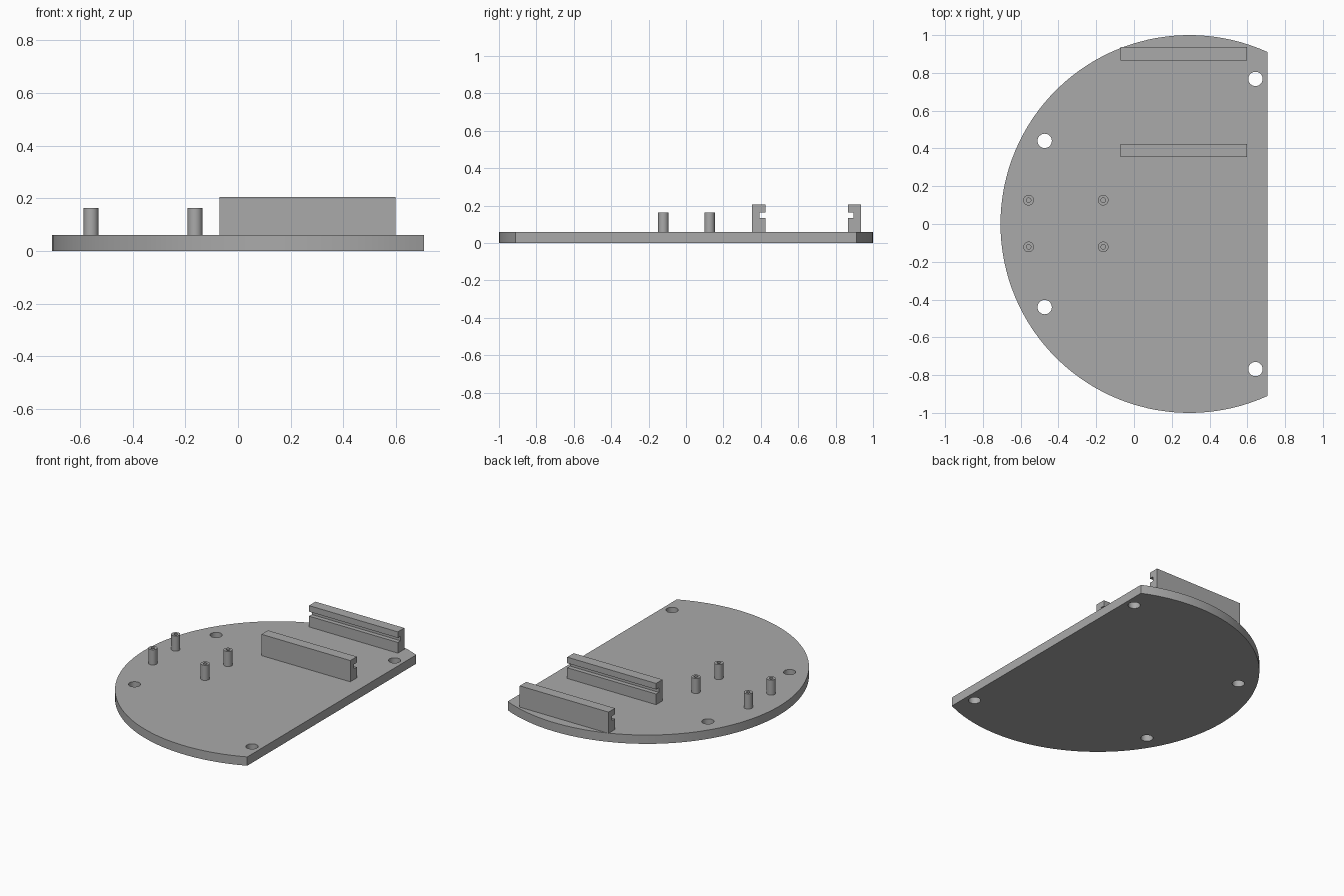
import bpy
import bmesh
import math
from mathutils import Matrix

cube = bpy.data.objects.get("Cube")
if cube:
    bpy.data.objects.remove(cube, do_unlink=True)

# Single grey material
grey = bpy.data.materials.new("plain grey")
grey.use_nodes = True
colour = (0.4, 0.4, 0.4, 1)
grey.diffuse_color = colour
grey.node_tree.nodes["Principled BSDF"].inputs["Base Color"].default_value = colour


def circle(cx, cy, r, n):
    return [(cx + r * math.cos(math.tau * i / n), cy + r * math.sin(math.tau * i / n))
            for i in range(n)]


def extruded(name, loops, depth, matrix):
    """Fill outline loops (inner ones become holes) and extrude from 0 to depth."""
    curve = bpy.data.curves.new(name, "CURVE")
    curve.dimensions = "2D"
    curve.fill_mode = "BOTH"
    curve.extrude = depth / 2
    for loop in loops:
        spline = curve.splines.new("POLY")
        spline.points.add(len(loop) - 1)
        for point, (x, y) in zip(spline.points, loop):
            point.co = (x, y, 0, 1)
        spline.use_cyclic_u = True
    temp = bpy.data.objects.new(name + "_outline", curve)
    bpy.context.collection.objects.link(temp)
    bpy.context.view_layer.update()
    evaluated = temp.evaluated_get(bpy.context.evaluated_depsgraph_get())
    mesh = bpy.data.meshes.new_from_object(evaluated)
    bpy.data.objects.remove(temp, do_unlink=True)

    # Weld the walls to the caps and place the part
    bm = bmesh.new()
    bm.from_mesh(mesh)
    bmesh.ops.remove_doubles(bm, verts=bm.verts, dist=0.0001)
    bmesh.ops.transform(bm, matrix=matrix @ Matrix.Translation((0, 0, depth / 2)), verts=bm.verts)
    bmesh.ops.recalc_face_normals(bm, faces=bm.faces)
    bm.to_mesh(mesh)
    bm.free()
    mesh.name = name
    mesh.materials.clear()
    mesh.materials.append(grey)
    obj = bpy.data.objects.new(name, mesh)
    bpy.context.collection.objects.link(obj)
    bpy.ops.object.select_all(action="DESELECT")
    obj.select_set(True)
    bpy.context.view_layer.objects.active = obj
    bpy.ops.object.shade_smooth_by_angle(angle=math.radians(30))
    return obj


THICK = 0.06
EDGE = 0.707

# Base plate: a disc cut straight along one side, with four mounting holes
centre = 1 - EDGE
half = math.acos(EDGE - centre)
steps = 80
outline = [(centre + math.cos(a), math.sin(a))
           for a in (half + (math.tau - 2 * half) * i / steps for i in range(steps + 1))]
holes = [circle(x, side * y, 0.038, 32)
         for x, y in ((0.643, 0.768), (-0.473, 0.44)) for side in (1, -1)]
extruded("base_plate", [outline] + holes, THICK, Matrix())

# Hollow standoff posts
for x, end in ((-0.558, "outer"), (-0.163, "inner")):
    for y, side in ((0.126, "back"), (-0.121, "front")):
        extruded(f"{end}_{side}_post", [circle(0, 0, 0.028, 32), circle(0, 0, 0.012, 20)],
                 0.103, Matrix.Translation((x, y, THICK)))

# Slotted rails: profile in y and z, extruded along x, grooves facing each other
profile = [(0, 0), (0.07, 0), (0.07, 0.073), (0.04, 0.073),
           (0.04, 0.104), (0.07, 0.104), (0.07, 0.145), (0, 0.145)]
along_x = Matrix(((0, 0, 1, 0), (1, 0, 0, 0), (0, 1, 0, 0), (0, 0, 0, 1)))
for name, y, facing in (("front_rail", 0.354, 1), ("back_rail", 0.936, -1)):
    loop = [(facing * u, v) for u, v in profile]
    extruded(name, [loop], 0.67, Matrix.Translation((-0.071, y, THICK)) @ along_x)
